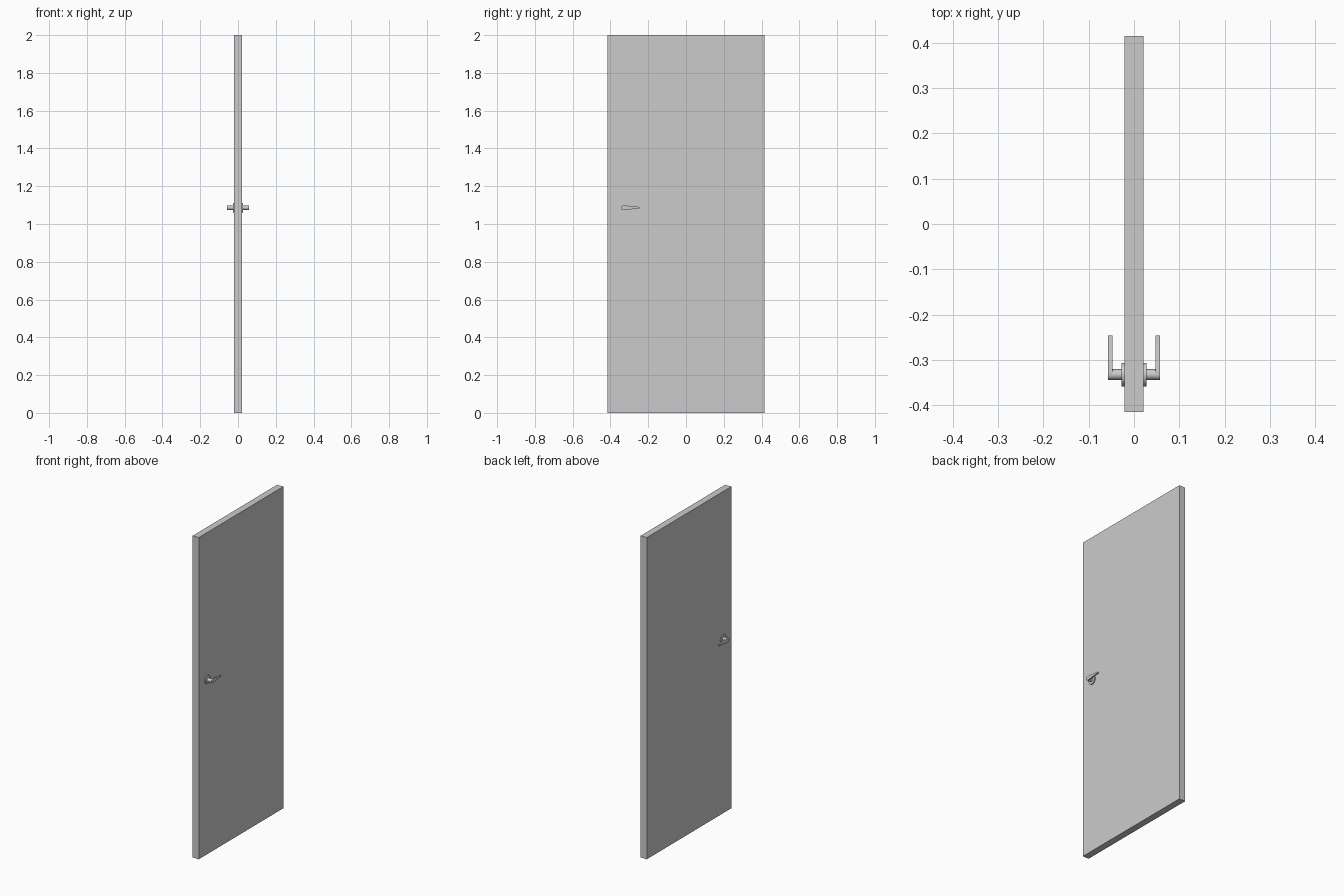
import bpy, bmesh
from math import pi, sin, cos, radians

cube = bpy.data.objects.get("Cube")
if cube:
    bpy.data.objects.remove(cube, do_unlink=True)

HANDLE_Y, HANDLE_Z = -0.332, 1.086
DOOR_HALF = 0.021

grey = bpy.data.materials.new("plain grey")
grey.use_nodes = True
colour = (0.6, 0.6, 0.6, 1)
grey.diffuse_color = colour
grey.node_tree.nodes["Principled BSDF"].inputs["Base Color"].default_value = colour


def finish(name, bm, smooth=True):
    bmesh.ops.recalc_face_normals(bm, faces=bm.faces)
    mesh = bpy.data.meshes.new(name)
    bm.to_mesh(mesh)
    bm.free()
    mesh.materials.append(grey)
    obj = bpy.data.objects.new(name, mesh)
    bpy.context.collection.objects.link(obj)
    if smooth:
        bpy.ops.object.select_all(action="DESELECT")
        obj.select_set(True)
        bpy.context.view_layer.objects.active = obj
        bpy.ops.object.shade_smooth_by_angle(angle=radians(35))
    return obj


def extrude_x(name, outline, x0, x1):
    """Solid between two x planes from a (y, z) outline around the handle axis."""
    bm = bmesh.new()
    face = bm.faces.new([bm.verts.new((x0, HANDLE_Y + y, HANDLE_Z + z)) for y, z in outline])
    moved = bmesh.ops.extrude_face_region(bm, geom=[face], use_keep_orig=True)["geom"]
    bmesh.ops.translate(bm, vec=(x1 - x0, 0, 0),
                        verts=[v for v in moved if isinstance(v, bmesh.types.BMVert)])
    return finish(name, bm)


def arc(radius, start, end, steps):
    return [(radius * cos(start + (end - start) * i / steps),
             radius * sin(start + (end - start) * i / steps)) for i in range(steps + 1)]


# Door slab
bm = bmesh.new()
bmesh.ops.create_cube(bm, size=1)
bmesh.ops.scale(bm, vec=(2 * DOOR_HALF, 0.83, 2), verts=bm.verts)
bmesh.ops.translate(bm, vec=(0, 0, 1), verts=bm.verts)
finish("door_slab", bm, smooth=False)

# Lever outline: round hub end, waisted taper to a blunt tip
upper = [(0.086, 0.005), (0.06, 0.006), (0.035, 0.009), (0.015, 0.0115)]
lower = [(y, -z) for y, z in reversed(upper)]
lever = upper + arc(0.012, pi / 2, 3 * pi / 2, 16) + lower
circle = arc(1, 0, 2 * pi, 32)[:-1]

# Matching handles on both faces
for side, s in (("left", 1), ("right", -1)):
    extrude_x(side + "_rose", [(y * 0.026, z * 0.026) for y, z in circle],
              s * DOOR_HALF, s * 0.0275)
    extrude_x(side + "_spindle", [(y * 0.0118, z * 0.0118) for y, z in circle],
              s * 0.0275, s * 0.048)
    extrude_x(side + "_lever", lever, s * 0.0475, s * 0.057)
